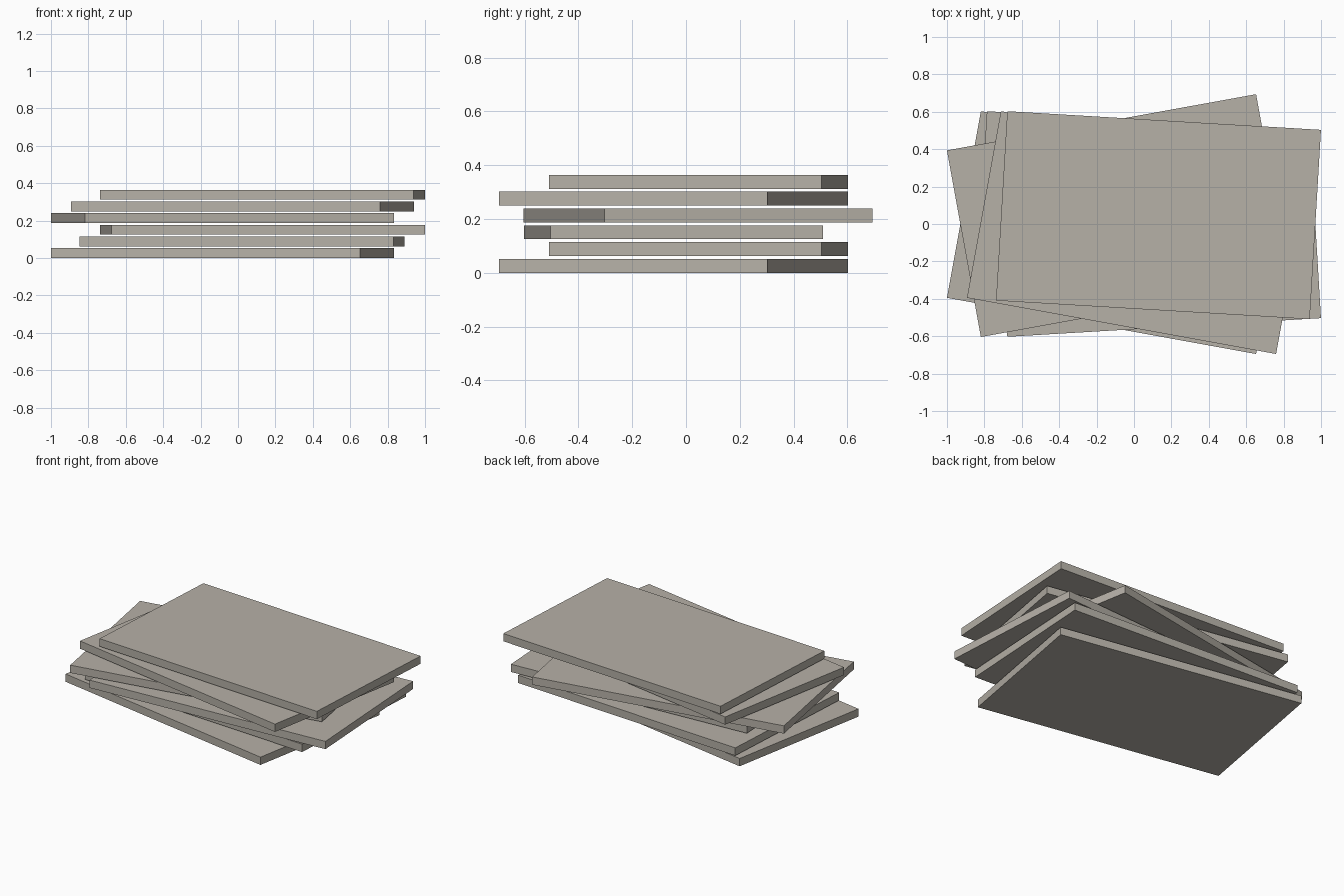
import bpy
from math import radians

# Remove the default cube only
cube = bpy.data.objects.get("Cube")
if cube:
    bpy.data.objects.remove(cube, do_unlink=True)

# Single warm grey stone colour
stone = bpy.data.materials.new("warm grey stone")
stone.use_nodes = True
colour = (0.47, 0.44, 0.39, 1)
stone.diffuse_color = colour
stone.node_tree.nodes["Principled BSDF"].inputs["Base Color"].default_value = colour

LENGTH, WIDTH, THICK, PITCH = 1.68, 1.014, 0.052, 0.0624


def add_slab(level, x, y, turn):
    """One flat rectangular slab, turned about the vertical axis."""
    z = level * PITCH + THICK / 2
    bpy.ops.mesh.primitive_cube_add(size=1, location=(x, y, z))
    slab = bpy.context.object
    slab.name = f"slab_{level + 1}"
    slab.scale = (LENGTH, WIDTH, THICK)
    slab.rotation_euler.z = radians(turn)
    slab.data.materials.append(stone)


# Loose stack from the bottom up: centre x, centre y, turn in degrees
stack = [
    (-0.083, -0.046, -10.3),
    (0.022, 0.047, -3.4),
    (0.131, -0.047, 3.4),
    (-0.083, 0.045, 10.3),
    (0.024, -0.046, -10.3),
    (0.131, 0.047, -3.4),
]
for level, (x, y, turn) in enumerate(stack):
    add_slab(level, x, y, turn)
